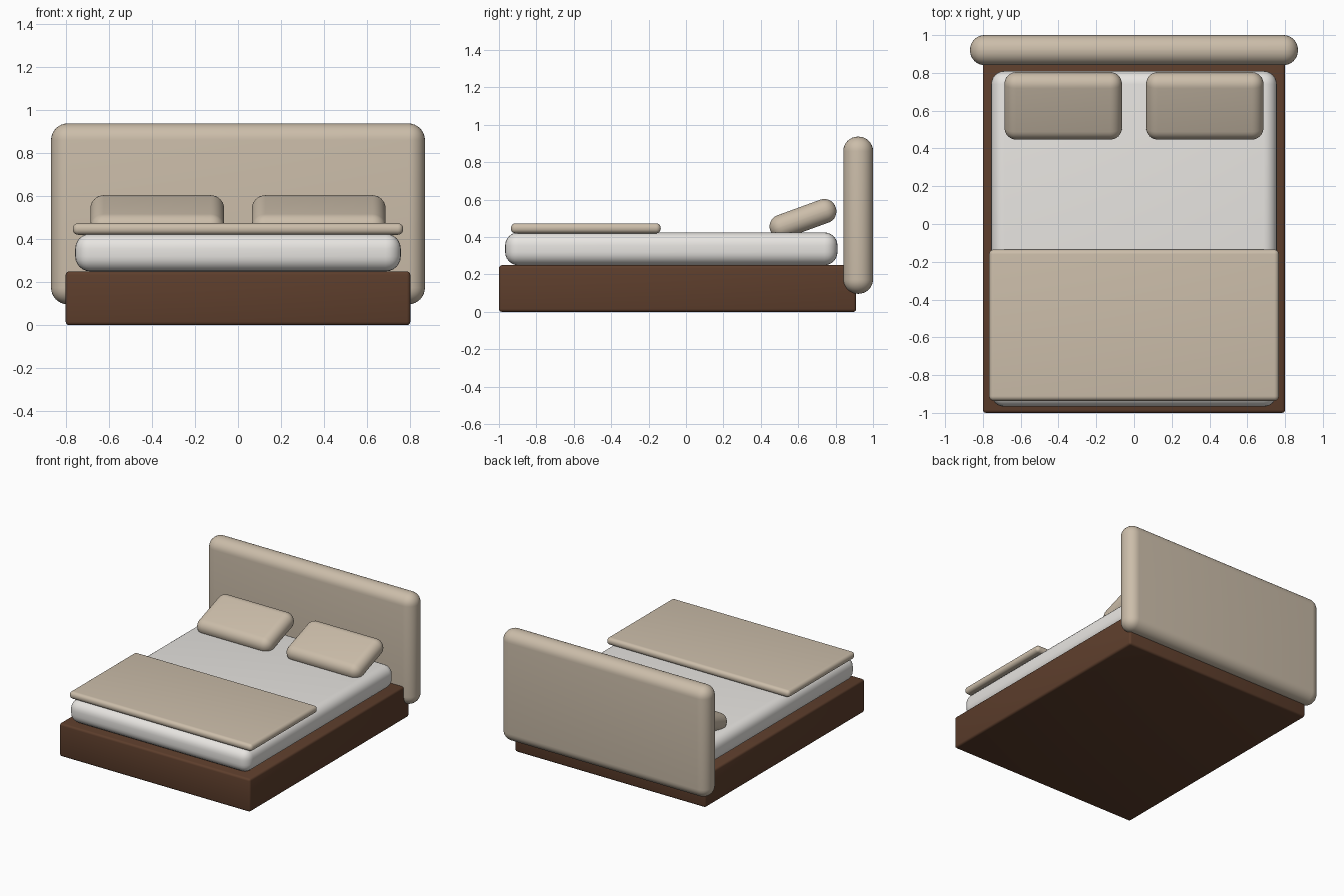
import bpy
from math import radians

if "Cube" in bpy.data.objects:
    bpy.data.objects.remove(bpy.data.objects["Cube"])


def material(name, rgb):
    m = bpy.data.materials.new(name)
    m.diffuse_color = (*rgb, 1)
    m.use_nodes = True
    m.node_tree.nodes["Principled BSDF"].inputs["Base Color"].default_value = m.diffuse_color
    return m


WOOD = material("dark_wood", (0.11, 0.048, 0.025))
LINEN = material("white_linen", (0.80, 0.78, 0.75))
FABRIC = material("beige_fabric", (0.60, 0.51, 0.40))


def soft_box(name, lo, hi, radius, mat, segments=6, tilt=0):
    """Rounded box spanning lo..hi, optionally tilted about its own x axis."""
    bpy.ops.mesh.primitive_cube_add(
        size=1, location=[(a + b) / 2 for a, b in zip(lo, hi)])
    ob = bpy.context.object
    ob.name = name
    ob.scale = [b - a for a, b in zip(lo, hi)]
    bpy.ops.object.transform_apply(location=False, rotation=False, scale=True)
    bevel = ob.modifiers.new("rounding", 'BEVEL')
    bevel.width = radius
    bevel.segments = segments
    bevel.limit_method = 'NONE'
    bpy.ops.object.modifier_apply(modifier=bevel.name)
    bpy.ops.object.shade_smooth_by_angle(angle=radians(40))
    ob.rotation_euler.x = tilt
    ob.data.materials.append(mat)
    return ob


# Wooden base
soft_box("bed_base", (-0.80, -1.0, 0), (0.80, 0.91, 0.25), 0.016, WOOD, 3)

# Mattress resting on the base
soft_box("mattress", (-0.756, -0.967, 0.25), (0.756, 0.81, 0.425), 0.07, LINEN)

# Upholstered headboard
soft_box("headboard", (-0.868, 0.841, 0.097), (0.868, 1.0, 0.937), 0.077, FABRIC, 8)

# Folded blanket over the foot end
soft_box("blanket", (-0.767, -0.936, 0.42), (0.767, -0.135, 0.474), 0.025, FABRIC)

# Pair of pillows propped up toward the headboard
for side, x in (("left", -0.375), ("right", 0.375)):
    soft_box(side + "_pillow", (x - 0.311, 0.44, 0.432), (x + 0.311, 0.811, 0.562),
             0.063, FABRIC, 8, radians(20))
